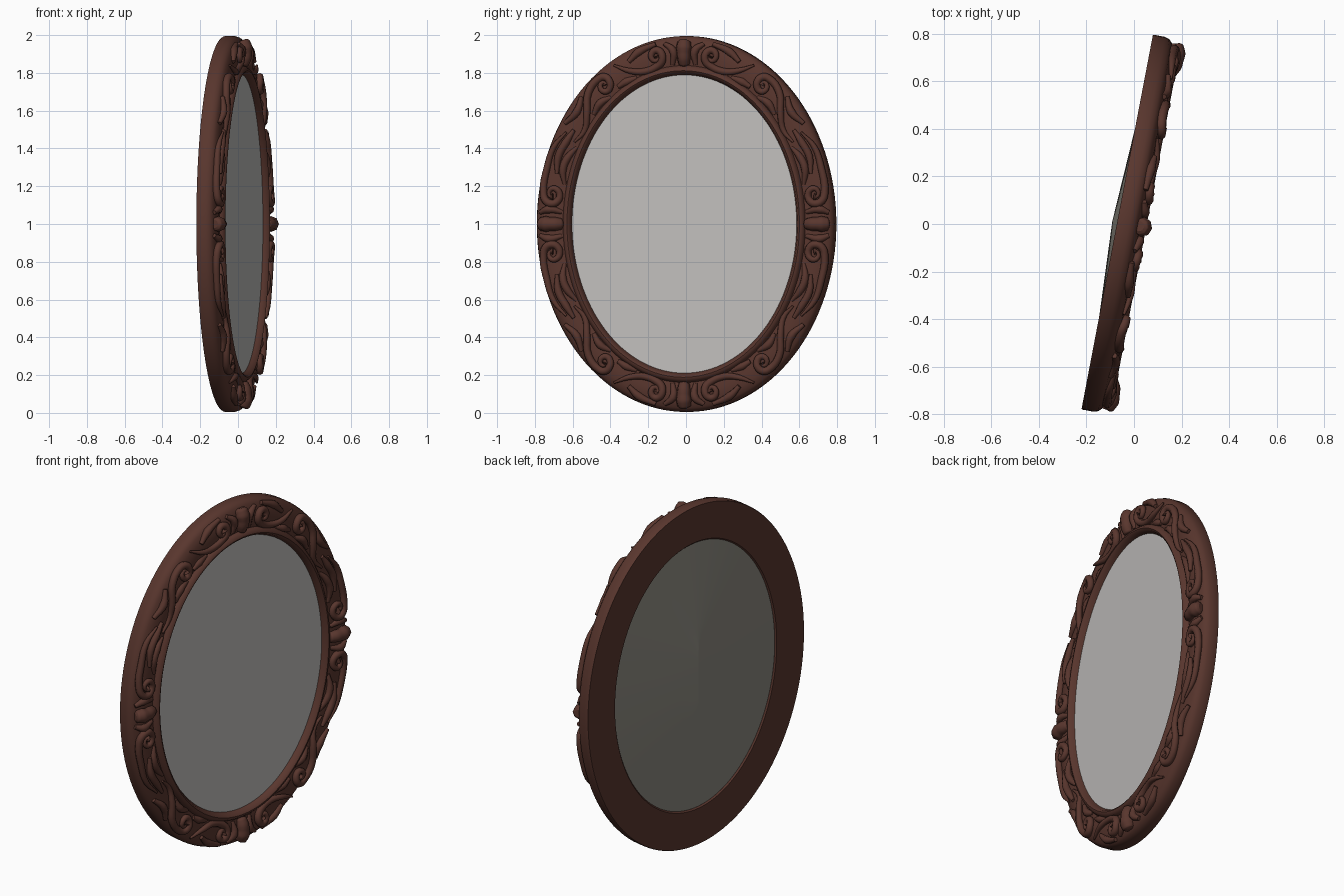
import bpy, bmesh, math
from math import sin, cos, pi, tau

if "Cube" in bpy.data.objects:
    bpy.data.objects.remove(bpy.data.objects["Cube"])

A = math.radians(10.8)      # turn of the whole mirror about z
QL = 1.26                   # length of a quadrant along the frame


def world(u, v, n):
    """Local width / height / depth to world space."""
    u -= 0.005
    return (u * sin(A) + n * cos(A), u * cos(A) - n * sin(A), 1 + v)


def oval(ang, t, n):
    """Point on the oval at inset t from the outer edge."""
    return world((0.803 - t * 1.02) * cos(ang), (0.995 - t * 1.06) * sin(ang), n)


def material(name, col):
    m = bpy.data.materials.new(name)
    m.diffuse_color = (*col, 1)
    m.use_nodes = True
    m.node_tree.nodes["Principled BSDF"].inputs["Base Color"].default_value = m.diffuse_color
    return m


brown = material("dark brown wood", (0.1, 0.037, 0.027))
grey = material("mirror grey", (0.53, 0.52, 0.505))
dark = material("dark grey backing", (0.255, 0.245, 0.21))


def smooth(obj, angle=40):
    bpy.ops.object.select_all(action='DESELECT')
    obj.select_set(True)
    bpy.context.view_layer.objects.active = obj
    bpy.ops.object.shade_smooth_by_angle(angle=math.radians(angle))


def sweep(name, profile, mat, closed, seg=128):
    """Sweep an (inset, depth) profile round the oval."""
    bm = bmesh.new()
    rings = [[bm.verts.new(oval(tau * i / seg, t, n)) for i in range(seg)] for t, n in profile]
    pairs = list(zip(rings, rings[1:]))
    if closed:
        pairs.append((rings[-1], rings[0]))
    for a, b in pairs:
        for i in range(seg):
            j = (i + 1) % seg
            bm.faces.new((a[i], a[j], b[j], b[i]))
    if not closed:
        bm.faces.new(rings[0])
        bm.faces.new(rings[-1])
    bmesh.ops.recalc_face_normals(bm, faces=bm.faces)
    me = bpy.data.meshes.new(name)
    bm.to_mesh(me)
    bm.free()
    me.materials.append(mat)
    obj = bpy.data.objects.new(name, me)
    bpy.context.collection.objects.link(obj)
    smooth(obj)
    return obj


# Moulded frame: flat back, rounded bed for the carving, raised inner bead
sweep("frame", [(0.003, -0.071), (0, -0.066), (0, -0.02), (0.006, 0.0), (0.02, 0.014),
                (0.05, 0.026), (0.09, 0.031), (0.13, 0.028), (0.147, 0.026), (0.152, 0.038),
                (0.162, 0.05), (0.173, 0.053), (0.183, 0.046), (0.188, 0.032), (0.196, 0.016),
                (0.207, -0.062), (0.2, -0.07)], brown, True)

# Mirror pane at the front, shallow domed backing panel behind
sweep("mirror_glass", [(0.19, 0.02), (0.19, 0.01)], grey, False)
sweep("back_panel", [(0.196, 0.0)] + [(0.2 + 0.59 * k / 8, -0.061 - 0.031 * k / 8)
                                      for k in range(9)], dark, False)


def scroll(tail, cs, ct, r, side, outer, turns=1.3):
    """Tail that runs into a spiral curl, in strip coordinates (along, inset)."""
    pts = list(tail)
    for k in range(11):
        f = k / 10
        th, q = f * turns * tau, r * (1 - 0.78 * f)
        pts.append((cs + side * q * sin(th), ct - outer * q * cos(th)))
    return pts


def bed(t):
    return 0.006 + 0.026 * sin(pi * min(max(t, 0), 0.16) / 0.17)


curve = bpy.data.curves.new("carving", 'CURVE')
curve.dimensions = '3D'
curve.bevel_depth = 1.0
curve.bevel_resolution = 2
curve.resolution_u = 4
curve.use_fill_caps = True


def stroke(pts, radii, sx, sz, lift=0.004):
    """One tapered carved strand, placed in the quadrant given by the signs."""
    sp = curve.splines.new('BEZIER')
    sp.bezier_points.add(len(pts) - 1)
    for p, (s, t), r in zip(sp.bezier_points, pts, radii):
        a = s / QL * pi / 2
        a = a if sx > 0 else pi - a
        p.co = oval(a * sz, t, bed(t) + lift)
        p.radius = r
        p.handle_left_type = p.handle_right_type = 'AUTO'


scrolls = [
    scroll([(.44, .06), (.35, .028), (.25, .026)], .14, .085, .052, -1, 1),
    scroll([(.42, .12), (.5, .14), (.58, .105), (.66, .045)], .75, .08, .045, 1, 1),
    scroll([(.85, .03), (.92, .1), (1.0, .135)], 1.09, .085, .046, 1, -1),
]
leaves = [
    [(.2, .135), (.27, .11), (.33, .115), (.4, .14)],
    [(.24, .085), (.32, .068), (.4, .08), (.47, .09)],
    [(.47, .03), (.55, .055), (.62, .028)],
    [(.6, .135), (.67, .125), (.74, .145)],
    [(.81, .13), (.87, .135), (.94, .145)],
    [(.93, .055), (1.0, .032), (1.1, .022)],
    [(1.15, .03), (1.195, .07), (1.185, .14)],
    [(.05, .022), (.068, .07), (.06, .14)],
]
for sx in (1, -1):
    for sz in (1, -1):
        # C- and S-scrolls with a thick tail and a knob at the curl
        for pts in scrolls:
            m = len(pts) - 1
            radii = [0.006 + 0.015 * sin(pi * (k / m) ** 0.6) for k in range(m)] + [0.02]
            stroke(pts, radii, sx, sz, 0.01)
        # Acanthus leaves
        for pts in leaves:
            m = len(pts) - 1
            stroke(pts, [0.004 + 0.018 * sin(pi * (k + 0.4) / (m + 0.8)) for k in range(m + 1)], sx, sz)

# Clasps at the top, bottom and both sides
clasp_t = [.022, .03, .06, .085, .11, .14, .147]
clasp_r = [.022, .036, .042, .036, .036, .03, .015]
for s, sx, sz in ((0, 1, 1), (0, -1, 1), (QL, 1, 1), (QL, 1, -1)):
    stroke([(s, t) for t in clasp_t], clasp_r, sx, sz, 0.008)

carving = bpy.data.objects.new("carving", curve)
bpy.context.collection.objects.link(carving)
curve.materials.append(brown)
bpy.ops.object.select_all(action='DESELECT')
carving.select_set(True)
bpy.context.view_layer.objects.active = carving
bpy.ops.object.convert(target='MESH')
smooth(bpy.context.view_layer.objects.active, 60)
